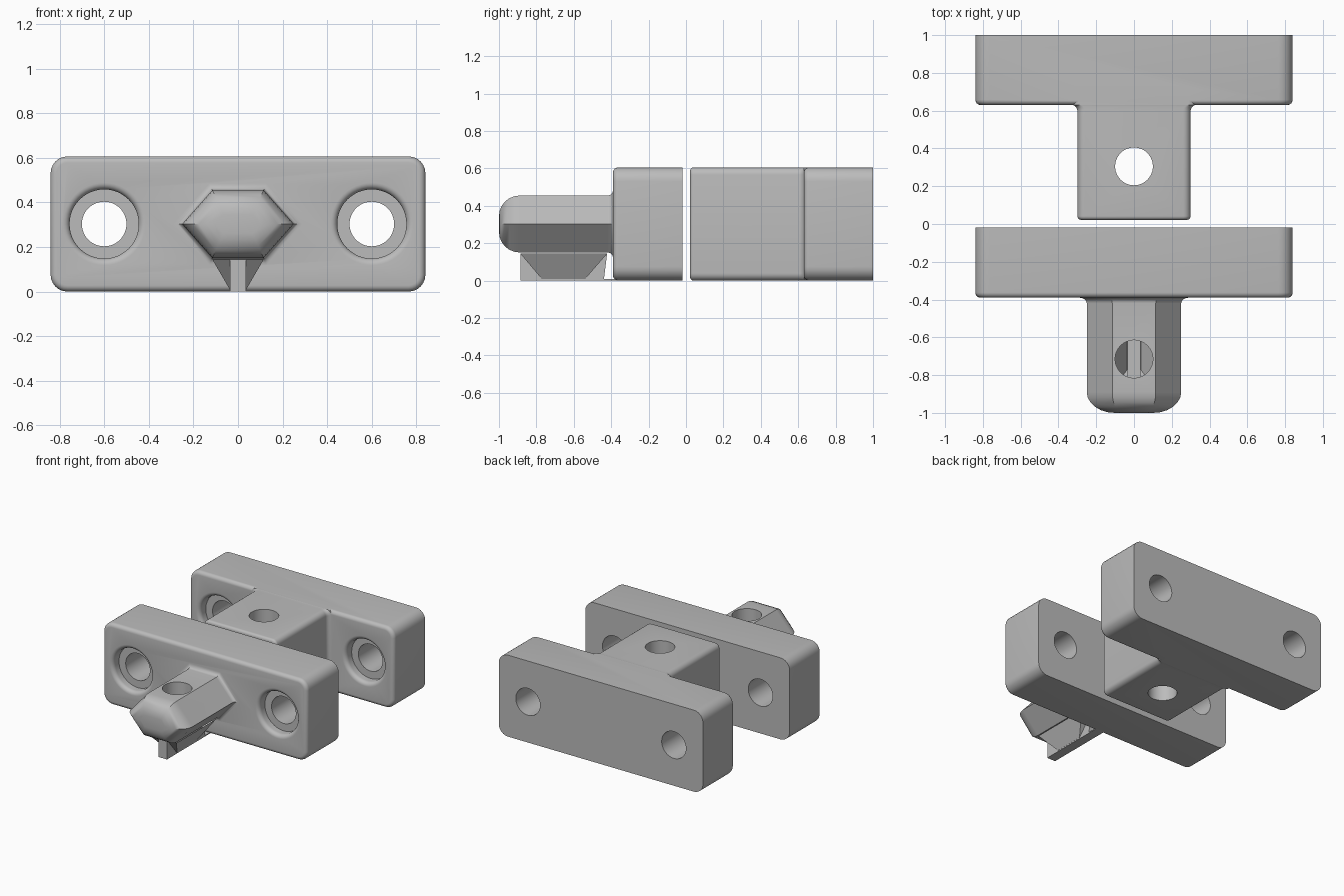
import bpy, bmesh, math

if "Cube" in bpy.data.objects:
    bpy.data.objects.remove(bpy.data.objects["Cube"])

grey = bpy.data.materials.new("grey plastic")
grey.diffuse_color = (0.5, 0.5, 0.5, 1)
grey.use_nodes = True
grey.node_tree.nodes["Principled BSDF"].inputs["Base Color"].default_value = grey.diffuse_color
ZC = 0.303           # height of the centre axis
SEG = 6              # steps in small roundings
QUARTER = [math.pi / 2 * i / SEG for i in range(SEG + 1)]


def loft(name, rings, cap_end=True):
    """Skin a list of equal-length point rings into a solid."""
    bm = bmesh.new()
    vs = [[bm.verts.new(p) for p in r] for r in rings]
    n = len(vs[0])
    for a, b in zip(vs, vs[1:]):
        for i in range(n):
            bm.faces.new((a[i], a[(i + 1) % n], b[(i + 1) % n], b[i]))
    bm.faces.new(vs[0])
    if cap_end:
        bm.faces.new(vs[-1])
    bmesh.ops.recalc_face_normals(bm, faces=bm.faces)
    me = bpy.data.meshes.new(name)
    bm.to_mesh(me)
    bm.free()
    me.materials.append(grey)
    ob = bpy.data.objects.new(name, me)
    bpy.context.collection.objects.link(ob)
    return ob


def rounded_rect(hx, hz, r, y):
    pts = []
    for k, (sx, sz) in enumerate(((1, 1), (-1, 1), (-1, -1), (1, -1))):
        for a in QUARTER:
            t = a + k * math.pi / 2
            pts.append((sx * (hx - r) + r * math.cos(t), y,
                        ZC + sz * (hz - r) + r * math.sin(t)))
    return pts


def hexagon(d, y):
    """Flat-topped hexagon offset inwards by d."""
    x1, x2, h = 0.25 - 1.346 * d, 0.115 - 0.4455 * d, 0.152 - d
    return [(x, y, ZC + z) for x, z in
            ((x1, 0), (x2, h), (-x2, h), (-x1, 0), (-x2, -h), (x2, -h))]


def boolean(ob, tool, op):
    m = ob.modifiers.new("bool", 'BOOLEAN')
    m.object, m.operation, m.solver = tool, op, 'EXACT'
    bpy.context.view_layer.update()
    dg = bpy.context.evaluated_depsgraph_get()
    me = bpy.data.meshes.new_from_object(ob.evaluated_get(dg))
    ob.modifiers.clear()
    ob.data = me
    bpy.data.objects.remove(tool)


def circle_y(x, y, r):
    return [(x + r * math.cos(i * math.pi / 24), y, ZC + r * math.sin(i * math.pi / 24))
            for i in range(48)]


def pin_hole(ob, y):
    rings = [[(0.1 * math.cos(i * math.pi / 24), y + 0.1 * math.sin(i * math.pi / 24), z)
              for i in range(48)] for z in (-0.1, 0.8)]
    boolean(ob, loft("cutter", rings), 'DIFFERENCE')


def plate(name, y0, y1):
    b = 0.028
    rings = [rounded_rect(0.84 - b * (1 - math.sin(a)), ZC - b * (1 - math.sin(a)),
                          0.075 - b * (1 - math.sin(a)), y0 + b * (1 - math.cos(a)))
             for a in QUARTER]
    return loft(name, rings + [rounded_rect(0.84, ZC, 0.075, y1)])


def screw_holes(ob, y0, y1):
    # counterbore with a softened rim, then the through hole
    for x in (-0.6, 0.6):
        rings = [circle_y(x, y0 - 0.02, 0.185)]
        rings += [circle_y(x, y0 + 0.03 * (1 - math.cos(a)), 0.185 - 0.03 * math.sin(a))
                  for a in QUARTER]
        rings += [circle_y(x, y0 + 0.07, 0.155), circle_y(x, y0 + 0.07, 0.1),
                  circle_y(x, y1 + 0.05, 0.1)]
        boolean(ob, loft("cutter", rings), 'DIFFERENCE')


def finish(ob):
    bpy.ops.object.select_all(action='DESELECT')
    ob.select_set(True)
    bpy.context.view_layer.objects.active = ob
    bpy.ops.object.shade_smooth_by_angle(angle=math.radians(30))


# front bracket: plate with hexagonal peg
front = plate("peg_bracket", -0.39, -0.018)
R, F = 0.11, 0.03
peg = [hexagon(R * (1 - math.sin(a)), -1 + R * (1 - math.cos(a))) for a in QUARTER]
peg += [hexagon(-F * (1 - math.cos(a)), -0.39 - F + F * math.sin(a)) for a in QUARTER]
peg.append(hexagon(-F, -0.3))
boolean(front, loft("peg", peg), 'UNION')
pin_hole(front, -0.715)
screw_holes(front, -0.39, -0.018)
finish(front)

# back bracket: plate with hollow square tongue
back = plate("socket_bracket", 0.63, 1.0)
B, F, C = 0.02, 0.03, 0.04
tongue = [rounded_rect(0.3 - B * (1 - math.sin(a)), ZC - B * (1 - math.sin(a)),
                       C - B * (1 - math.sin(a)), 0.022 + B * (1 - math.cos(a)))
          for a in QUARTER]
tongue += [rounded_rect(0.3 + F * (1 - math.cos(a)), ZC, C, 0.63 - F + F * math.sin(a))
           for a in QUARTER]
tongue.append(rounded_rect(0.33, ZC, C, 0.72))
boolean(back, loft("tongue", tongue), 'UNION')
boolean(back, loft("socket", [hexagon(-0.015, -0.05), hexagon(-0.015, 0.63)]), 'DIFFERENCE')
pin_hole(back, 0.305)
screw_holes(back, 0.63, 1.0)
finish(back)


# thin stand under the peg: central web, open flared trough, foot strip
def rect(hx, ya, yb, z):
    return [(-hx, ya, z), (hx, ya, z), (hx, yb, z), (-hx, yb, z)]


loft("stand_web", [rect(0.035, -0.885, -0.44, 0), rect(0.035, -0.885, -0.422, 0.143)])
loft("stand_flare", [rect(0.036, -0.77, -0.54, 0.008), rect(0.115, -0.885, -0.422, 0.144)],
     cap_end=False)
loft("stand_foot", [rect(0.035, -0.45, -0.36, 0), rect(0.035, -0.45, -0.36, 0.008)])
